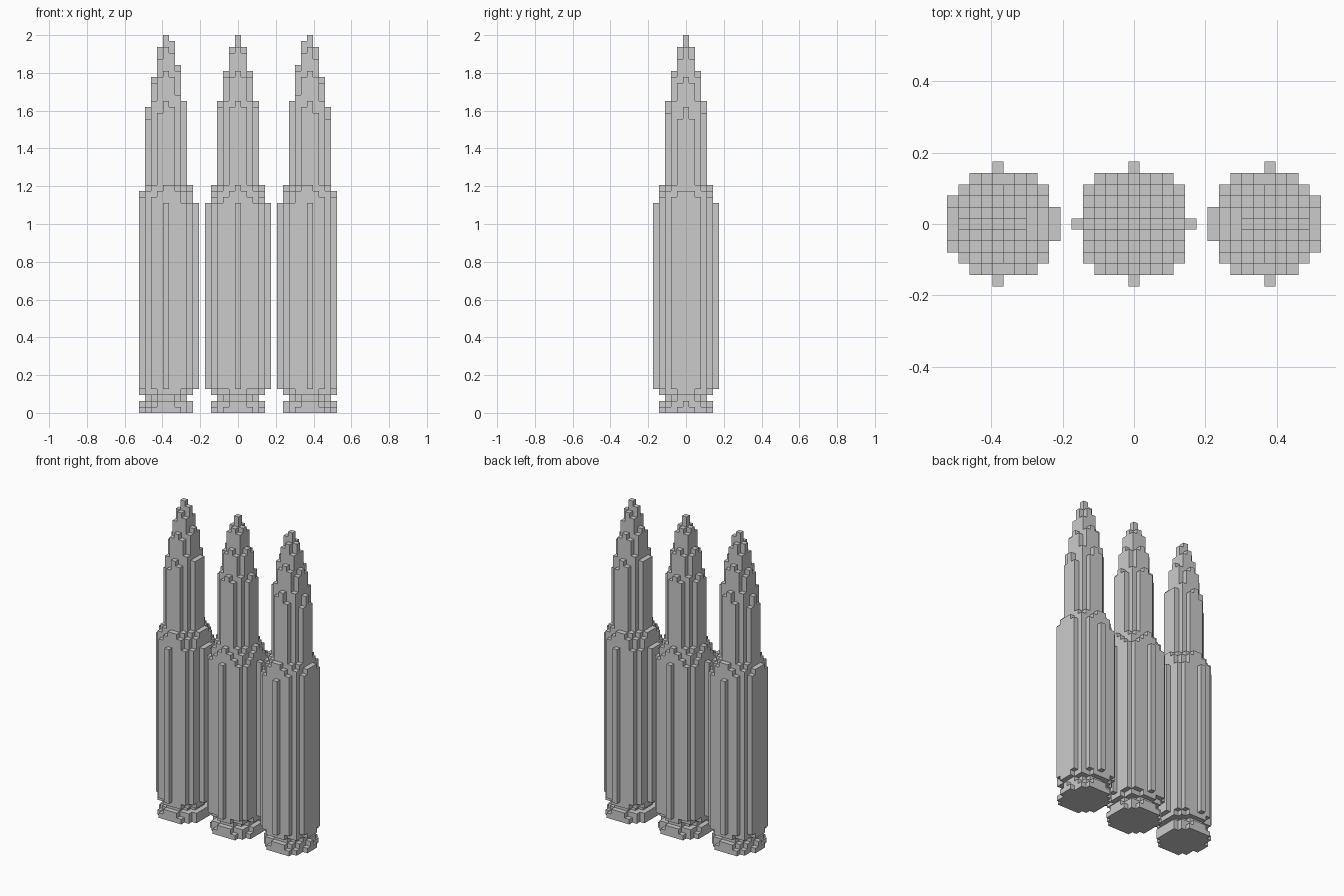
import bpy, bmesh
from mathutils import Vector

if "Cube" in bpy.data.objects:
    bpy.data.objects.remove(bpy.data.objects["Cube"])

H = 2 / 63          # block size
SPACING = 11.8      # distance between cartridges, in blocks

# radius of each layer of blocks, bottom to top: (layer count, radius), in blocks
LAYERS = [
    (1, 4.6), (1, 4.3),                                   # rim
    (1, 3.42), (1, 4.4),                                  # extractor groove
    (31, 5.05),                                           # case body
    (1, 4.7), (1, 4.4), (1, 4.1),                         # shoulder
    (11, 3.42), (1, 3.3), (1, 3.22), (1, 3.05),           # neck
    (1, 2.75), (1, 2.65), (1, 2.5), (1, 2.35), (1, 2.1),  # bullet
    (1, 1.9), (1, 1.7), (1, 1.5), (1, 1.25), (1, 0.9), (1, 0.5),
]
RADII = [r for n, r in LAYERS for _ in range(n)]
DIRS = [Vector(d) for d in ((1, 0, 0), (-1, 0, 0), (0, 1, 0),
                            (0, -1, 0), (0, 0, 1), (0, 0, -1))]


def block_cartridge(name, centre):
    """Round stepped profile filled with blocks; only outer faces are made."""
    lo, hi = round(centre) - 6, round(centre) + 6
    cells = {(i, j, k)
             for k, r in enumerate(RADII)
             for i in range(lo, hi + 1)
             for j in range(-6, 7)
             if (i - centre) ** 2 + j ** 2 <= r * r}
    bm = bmesh.new()
    for cell in cells:
        mid = Vector(cell) + Vector((0, 0, 0.5))
        for d in DIRS:
            if tuple(int(a + b) for a, b in zip(cell, d)) in cells:
                continue
            u = Vector((d.y, d.z, d.x))
            v = d.cross(u)
            corners = [mid + (d + a * u + b * v) / 2
                       for a, b in ((-1, -1), (1, -1), (1, 1), (-1, 1))]
            bm.faces.new([bm.verts.new(c * H) for c in corners])
    bmesh.ops.remove_doubles(bm, verts=bm.verts[:], dist=H * 0.01)
    mesh = bpy.data.meshes.new(name)
    bm.to_mesh(mesh)
    bm.free()
    obj = bpy.data.objects.new(name, mesh)
    bpy.context.collection.objects.link(obj)
    return obj


# three cartridges in a row
for name, side in (("left_cartridge", -1), ("middle_cartridge", 0), ("right_cartridge", 1)):
    block_cartridge(name, side * SPACING)
